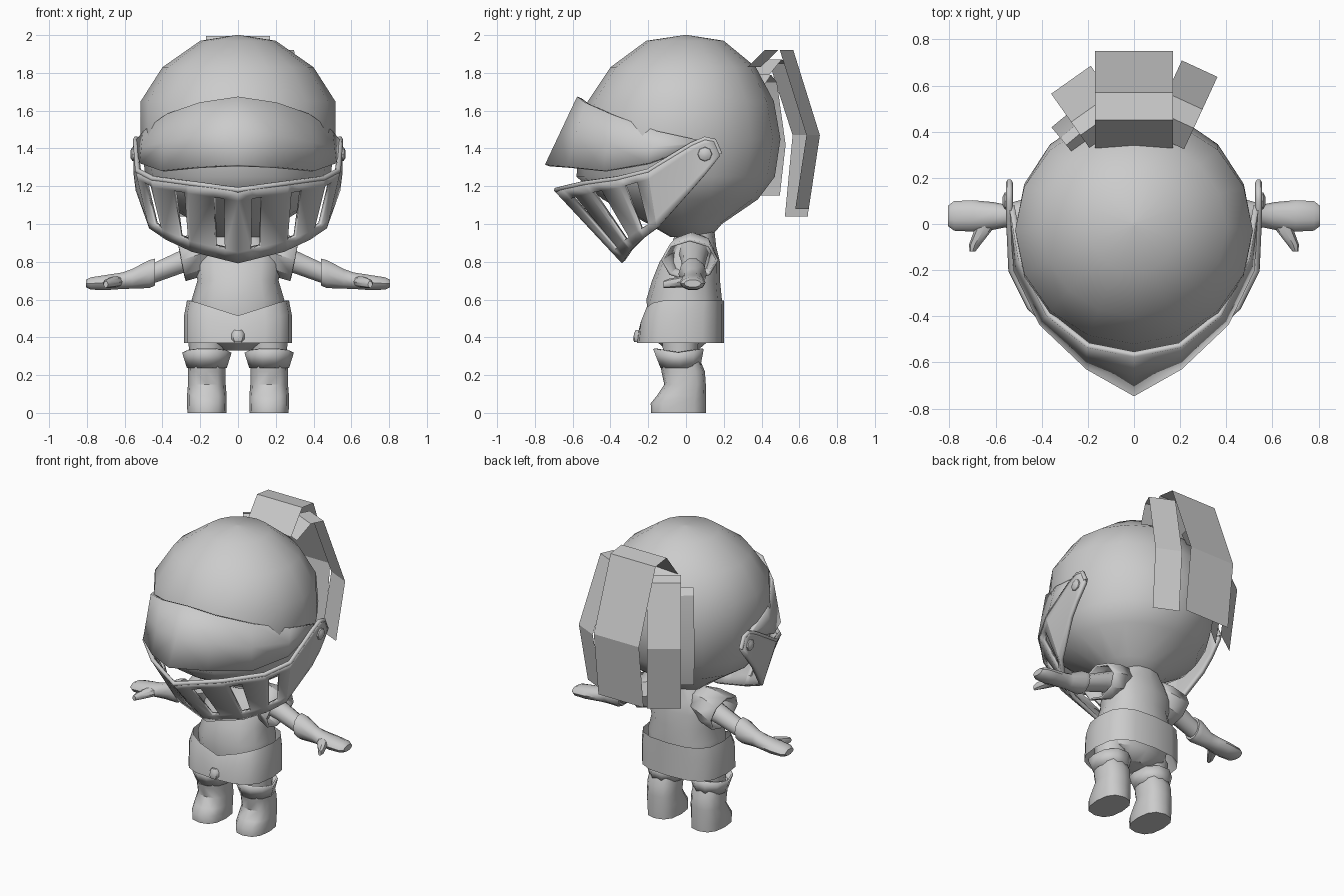
import bpy, bmesh, math
from mathutils import Vector

if "Cube" in bpy.data.objects:
    bpy.data.objects.remove(bpy.data.objects["Cube"])

steel = bpy.data.materials.new("steel_grey")
steel.diffuse_color = (0.6, 0.6, 0.6, 1)
steel.use_nodes = True
steel.node_tree.nodes["Principled BSDF"].inputs["Base Color"].default_value = steel.diffuse_color


def make(name, verts, faces, mirror=False, thick=0, angle=40):
    me = bpy.data.meshes.new(name)
    me.from_pydata([tuple(v) for v in verts], [], faces)
    bm = bmesh.new()
    bm.from_mesh(me)
    bmesh.ops.remove_doubles(bm, verts=bm.verts, dist=0.0005)
    bmesh.ops.recalc_face_normals(bm, faces=bm.faces)
    bm.to_mesh(me)
    bm.free()
    me.materials.append(steel)
    ob = bpy.data.objects.new(name, me)
    bpy.context.collection.objects.link(ob)
    bpy.ops.object.select_all(action='DESELECT')
    bpy.context.view_layer.objects.active = ob
    ob.select_set(True)
    bpy.ops.object.shade_smooth_by_angle(angle=math.radians(angle))
    if mirror:
        m = ob.modifiers.new("mirror", 'MIRROR')
        m.merge_threshold = 0.002
    if thick:
        s = ob.modifiers.new("thickness", 'SOLIDIFY')
        s.thickness, s.offset = thick, 0
    return ob


def loft(name, rings, n=16, axis='Z', power=1.0, caps=True, shape=None, **kw):
    """Rings are (t, centre a, centre b, radius a, radius b) along the axis."""
    verts, faces = [], []
    for i, (t, a, b, ra, rb) in enumerate(rings):
        for k in range(n):
            w = 2 * math.pi * k / n
            c, s = math.cos(w), math.sin(w)
            p = a + ra * math.copysign(abs(c) ** power, c)
            q = b + rb * math.copysign(abs(s) ** power, s)
            v = Vector((p, q, t) if axis == 'Z' else (t, p, q))
            verts.append(shape(i, v) if shape else v)
    for i in range(len(rings) - 1):
        for k in range(n):
            j = (k + 1) % n
            faces.append((i * n + k, i * n + j, (i + 1) * n + j, (i + 1) * n + k))
    if caps:
        faces += [tuple(range(n)), tuple(range((len(rings) - 1) * n, len(rings) * n))]
    return make(name, verts, faces, **kw)


def plate(name, tops, bottoms, rows, slots=None, **kw):
    """Panelled sheet between two edges; slots maps panel -> (start, end)."""
    slots = slots or {}
    cols, holes = [], set()
    for i in range(len(tops) - 1):
        t0, t1, b0, b1 = map(Vector, (tops[i], tops[i + 1], bottoms[i], bottoms[i + 1]))
        for s in (0, *slots.get(i, ())):
            if i in slots and s == slots[i][0]:
                holes.add(len(cols))
            cols.append((t0.lerp(t1, s), b0.lerp(b1, s)))
    cols.append((Vector(tops[-1]), Vector(bottoms[-1])))
    m = len(rows)
    verts = [t.lerp(b, r) for t, b in cols for r in rows]
    faces = [(c * m + r, c * m + r + 1, (c + 1) * m + r + 1, (c + 1) * m + r)
             for c in range(len(cols) - 1) for r in range(m - 1)
             if not (c in holes and r == 1)]
    return make(name, verts, faces, mirror=True, **kw)


def tube(name, pts, radius):
    cu = bpy.data.curves.new(name, 'CURVE')
    cu.dimensions = '3D'
    cu.bevel_depth, cu.bevel_resolution = radius, 1
    sp = cu.splines.new('POLY')
    sp.points.add(len(pts) - 1)
    for p, co in zip(sp.points, pts):
        p.co = (*co, 1)
    cu.materials.append(steel)
    bpy.context.collection.objects.link(bpy.data.objects.new(name, cu))


# Helmet shell: z, half width, front, back
shell = [(0.93, .13, -.08, .13), (1.0, .22, -.2, .19), (1.13, .42, -.44, .38),
         (1.25, .49, -.58, .47), (1.45, .515, -.56, .50), (1.65, .515, -.52, .465),
         (1.83, .4, -.40, .37), (1.97, .2, -.21, .2), (2.0, .01, -.01, .01)]
loft("helmet", [(z, 0, (f + b) / 2, w, (b - f) / 2) for z, w, f, b in shell], angle=60)

# Upper visor
plate("upper_visor",
      [(0, -.565, 1.67), (.2, -.525, 1.64), (.37, -.39, 1.58), (.49, -.15, 1.49), (.53, .08, 1.44)],
      [(0, -.735, 1.31), (.2, -.62, 1.30), (.4, -.43, 1.28), (.51, -.2, 1.32), (.53, .08, 1.42)],
      (0, .5, 1), thick=.025)

# Slotted face guard with rim and hinge bolts
guard_top = [(0, -.685, 1.18), (.26, -.54, 1.215), (.45, -.36, 1.24), (.53, -.2, 1.28),
             (.54, .03, 1.42), (.54, .10, 1.45), (.54, .15, 1.44)]
guard_low = [(0, -.33, .80), (.24, -.29, .86), (.37, -.23, .92), (.46, -.15, .98),
             (.53, .03, 1.18), (.54, .10, 1.26), (.54, .18, 1.36)]
plate("face_guard", guard_top, guard_low, (0, .13, .85, 1),
      {0: (.27, .48), 1: (.1, .42), 2: (.15, .6)}, thick=.025, angle=25)
edge = guard_top + [(.54, .18, 1.37)]
tube("guard_rim", [(-x, y, z) for x, y, z in edge[:0:-1]] + edge, .015)
loft("hinge_bolt", [(.54, .1, 1.37, .042, .042), (.56, .1, 1.37, .036, .036),
                    (.57, .1, 1.37, .018, .018)], 8, 'X', mirror=True)


def plume(name, start, direction, width, path):
    """Thin hanging sheet: path is (distance outwards, height)."""
    d = Vector((*direction, 0)).normalized()
    side = Vector((d.y, -d.x, 0)) * width / 2
    pts = [Vector((*start, z)) + d * r for r, z in path]
    verts = [p + s for p in pts for s in (-side, side)]
    make(name, verts, [(2 * i, 2 * i + 1, 2 * i + 3, 2 * i + 2)
                       for i in range(len(pts) - 1)], angle=25)


# Plume sheets behind the helmet
plume("plume_centre", (0, .33), (0, 1), .34,
      [(0, 1.84), (.12, 1.995), (.24, 1.98), (.42, 1.5), (.37, 1.07)])
plume("plume_right", (.14, .36), (.42, .91), .17,
      [(0, 1.83), (.1, 1.92), (.19, 1.92), (.345, 1.47), (.28, 1.08)])
plume("plume_left", (-.1, .38), (-.577, .816), .21,
      [(0, 1.79), (.08, 1.87), (.15, 1.85), (.30, 1.47), (.25, 1.04)])
plume("plume_left_low", (-.19, .35), (-.64, .77), .17,
      [(0, 1.72), (.06, 1.79), (.1, 1.75), (.16, 1.42), (.12, 1.15)])


# Torso, with a point at the front of the waist
loft("torso", [(.50, 0, -.01, .24, .19), (.60, 0, -.01, .245, .2), (.70, 0, 0, .215, .18),
               (.80, 0, .02, .23, .16), (.88, 0, .04, .20, .12), (.97, 0, .05, .11, .10)],
     12, power=.85)


def skirt_shape(i, v):
    if i >= 2 and v.y < 0:
        v.z -= .08 * max(0, 1 - abs(v.x) / .25)
    return v


loft("skirt", [(.48, 0, -.02, .24, .18), (.37, 0, -.03, .285, .23), (.52, 0, -.025, .285, .225),
               (.595, 0, -.01, .27, .21)], 16, power=.7, caps=False,
     shape=lambda i, v: skirt_shape(i, v))
loft("hips", [(.33, 0, -.02, .08, .08), (.39, 0, -.02, .23, .15), (.5, 0, -.01, .24, .17)], 12)
loft("buckle", [(.375, 0, -.255, .022, .02), (.39, 0, -.255, .034, .025),
                (.42, 0, -.25, .034, .025), (.44, 0, -.25, .02, .015)], 8)

# Legs and boots
loft("thigh", [(.26, .165, -.03, .09, .09), (.42, .16, -.03, .105, .105)], 10, mirror=True)
loft("boot", [(0, .165, -.04, .103, .145), (.05, .165, -.04, .105, .147),
              (.09, .165, -.025, .105, .13), (.15, .165, -.005, .1, .11),
              (.22, .165, -.015, .1, .115), (.29, .165, -.035, .095, .105)],
     12, power=.8, mirror=True)


def cuff_shape(i, v):
    if i:
        v.z += .02 * abs(v.y + .04) / .13 - .01
    return v


loft("boot_cuff", [(.24, .165, -.03, .1, .105), (.33, .165, -.04, .125, .135)],
     10, caps=False, shape=cuff_shape, mirror=True, thick=.012)

# Arms, gloves and thumbs
loft("upper_arm", [(.16, .04, .85, .08, .08), (.30, .04, .80, .065, .065),
                   (.47, .035, .73, .055, .055)], 10, 'X', mirror=True)
loft("glove", [(.44, .035, .745, .07, .075), (.47, .035, .735, .075, .078),
               (.56, .035, .71, .05, .055), (.61, .035, .70, .06, .046),
               (.70, .035, .69, .068, .042), (.78, .035, .685, .064, .034),
               (.805, .035, .685, .045, .02)], 10, 'X', mirror=True)
loft("thumb", [(-.12, .70, .68, .012, .018), (-.09, .69, .685, .025, .025),
               (-.02, .65, .695, .04, .03), (.03, .64, .70, .04, .03)], 8,
     shape=lambda i, v: Vector((v.x, v.z, v.y)), mirror=True)

# Flared shoulder guards
loft("shoulder_guard", [(.12, .04, .86, .09, .09), (.2, .03, .84, .12, .11),
                        (.30, .02, .81, .145, .105)], 8, 'X', caps=False,
     shape=lambda i, v: v + Vector(((.81 - v.z) * -.1 * i, 0, 0)), mirror=True, thick=.015,
     angle=30)
